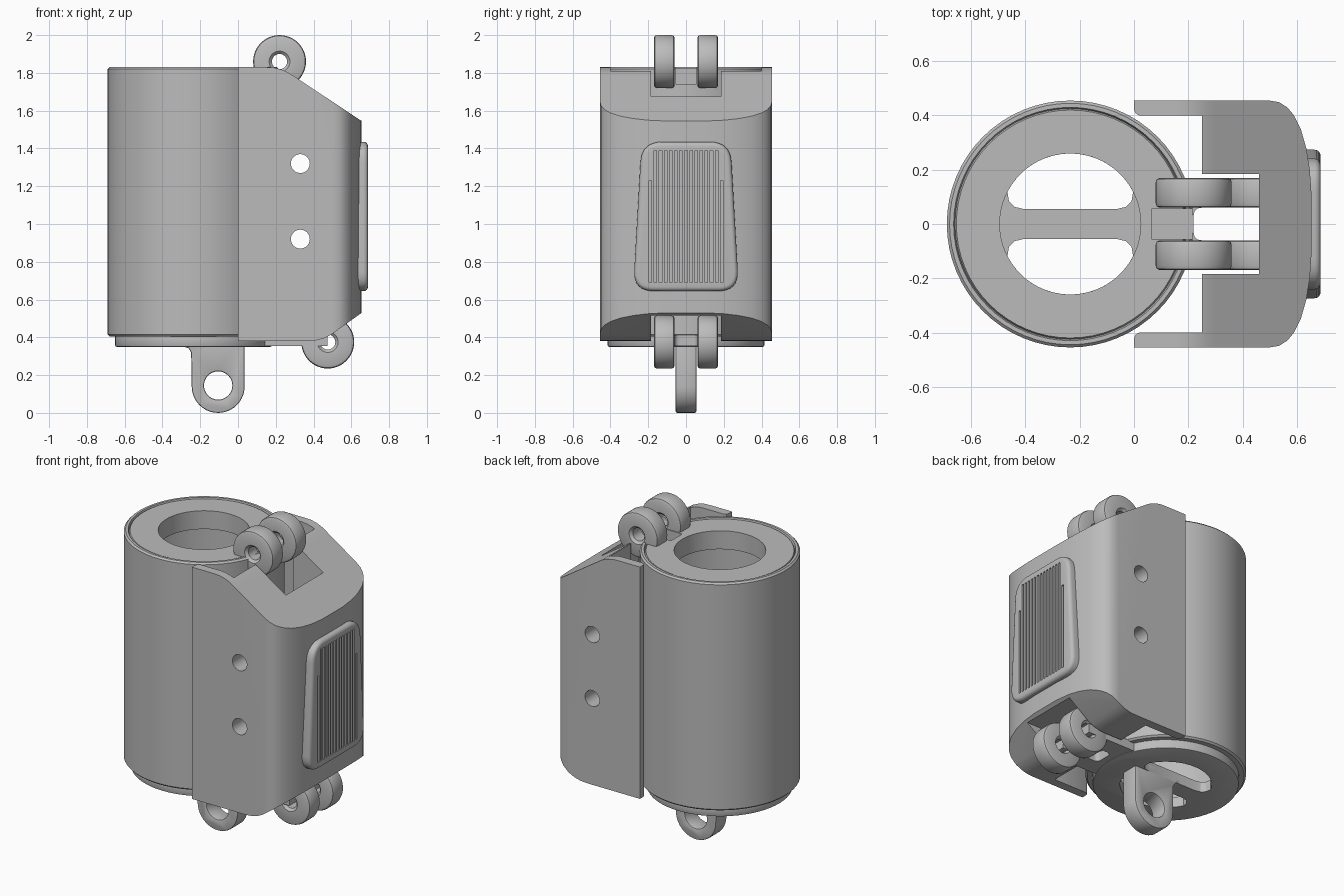
import bpy, bmesh, math
from mathutils import Matrix, Vector

if "Cube" in bpy.data.objects:
    bpy.data.objects.remove(bpy.data.objects["Cube"])

GREY = (0.5, 0.5, 0.5, 1)
mat = bpy.data.materials.new("plain grey")
mat.use_nodes = True
mat.diffuse_color = GREY
mat.node_tree.nodes["Principled BSDF"].inputs["Base Color"].default_value = GREY

CX = -0.235   # axis of the barrel
R = 0.455     # barrel radius and half width of the housing


def finish(name, bm):
    bmesh.ops.recalc_face_normals(bm, faces=bm.faces)
    mesh = bpy.data.meshes.new(name)
    bm.to_mesh(mesh)
    bm.free()
    mesh.materials.append(mat)
    ob = bpy.data.objects.new(name, mesh)
    bpy.context.collection.objects.link(ob)
    return ob


def select(ob):
    bpy.ops.object.select_all(action="DESELECT")
    ob.select_set(True)
    bpy.context.view_layer.objects.active = ob


def smooth(ob):
    select(ob)
    bpy.ops.object.shade_smooth_by_angle(angle=math.radians(30))


def boolean(ob, cutters, op="DIFFERENCE"):
    for c in cutters:
        select(ob)
        m = ob.modifiers.new("cut", "BOOLEAN")
        m.operation, m.object, m.solver = op, c, "EXACT"
        bpy.ops.object.modifier_apply(modifier=m.name)
        bpy.data.objects.remove(c)


def bevel(ob, width, segments=2):
    select(ob)
    m = ob.modifiers.new("bevel", "BEVEL")
    m.width, m.segments, m.limit_method = width, segments, "ANGLE"
    m.angle_limit = math.radians(40)
    bpy.ops.object.modifier_apply(modifier=m.name)


def prism(name, pts, axis, a, b):
    """Extrude a 2D outline along x (pts y,z), y (pts x,z) or z (pts x,y)."""
    place = {"x": lambda p: (a, p[0], p[1]),
             "y": lambda p: (p[0], a, p[1]),
             "z": lambda p: (p[0], p[1], a)}[axis]
    bm = bmesh.new()
    face = bm.faces.new([bm.verts.new(place(p)) for p in pts])
    ext = bmesh.ops.extrude_face_region(bm, geom=[face])["geom"]
    step = Vector([(b - a) * (axis == k) for k in "xyz"])
    bmesh.ops.translate(bm, vec=step, verts=[g for g in ext if isinstance(g, bmesh.types.BMVert)])
    return finish(name, bm)


def box(name, x, y, z):
    return prism(name, [(x[0], y[0]), (x[1], y[0]), (x[1], y[1]), (x[0], y[1])], "z", *z)


def circle(cx, cy, r, n=32):
    return [(cx + r * math.cos(math.tau * i / n), cy + r * math.sin(math.tau * i / n)) for i in range(n)]


def rounded(corners, n=6):
    """Round each (x, y, radius) corner of an outline."""
    out = []
    for i, (x, y, r) in enumerate(corners):
        p = Vector((x, y))
        if r == 0:
            out.append((x, y))
            continue
        a = p + (Vector(corners[i - 1][:2]) - p).normalized() * r
        b = p + (Vector(corners[(i + 1) % len(corners)][:2]) - p).normalized() * r
        for k in range(n + 1):
            t = k / n
            out.append(tuple(a * (1 - t) ** 2 + p * 2 * t * (1 - t) + b * t * t))
    return out


def lathe(name, profile, matrix, steps=64):
    """Spin a closed (radius, height) loop round its axis."""
    bm = bmesh.new()
    vs = [bm.verts.new((r, 0, z)) for r, z in profile]
    es = [bm.edges.new((vs[i - 1], vs[i])) for i in range(len(vs))]
    bmesh.ops.spin(bm, geom=vs + es, cent=(0, 0, 0), axis=(0, 0, 1),
                   angle=math.tau, steps=steps, use_duplicate=False)
    bmesh.ops.remove_doubles(bm, verts=bm.verts, dist=1e-5)
    bmesh.ops.transform(bm, matrix=matrix, verts=bm.verts)
    return finish(name, bm)


# Hollow barrel with a thick top ring and a relief for the upper hinge
barrel = lathe("barrel", [(0.26, 1.825), (0.42, 1.825), (0.425, 1.815), (0.43, 1.83), (0.445, 1.83),
                          (R, 1.82), (R, 0.415), (0.445, 0.405), (0.4, 0.405), (0.4, 1.71), (0.26, 1.71)],
               Matrix.Translation((CX, 0, 0)))
boolean(barrel, [box("relief", (0.065, 0.3), (-0.055, 0.055), (1.74, 1.9))])
smooth(barrel)

# Base cap with two rounded half-moon openings leaving a cross bar
cap = prism("base_cap", circle(CX, 0, 0.415, 64), "z", 0.35, 0.415)
bevel(cap, 0.008)
arc = [(0.26 * math.cos(math.radians(a)), 0.26 * math.sin(math.radians(a))) for a in range(27, 154, 6)]
moon = [(0.17, 0.055), (0.205, 0.063), (0.226, 0.085)] + arc + [(-0.226, 0.085), (-0.205, 0.063), (-0.17, 0.055)]
boolean(cap, [prism("opening", [(CX + x, s * y) for x, y in moon], "z", 0.2, 0.6) for s in (1, -1)])
smooth(cap)

# Forked tongue from the base cap to the lower hinge
tongue = prism("hinge_tongue", rounded([
    (0.08, -0.17, 0), (0.475, -0.17, 0), (0.475, -0.06, 0), (0.22, -0.06, 0.03),
    (0.22, 0.06, 0.03), (0.475, 0.06, 0), (0.475, 0.17, 0), (0.08, 0.17, 0)]), "z", 0.355, 0.412)
smooth(tongue)

# Hanging lug with a round eye
half = [(-0.105 + 0.14 * math.cos(math.pi * (1 + i / 20)), 0.14 + 0.14 * math.sin(math.pi * (1 + i / 20)))
        for i in range(21)]
lug = prism("lug", half + [(0.035, 0.4), (-0.29, 0.4), (-0.29, 0.352), (-0.262, 0.342), (-0.248, 0.32)],
            "y", -0.055, 0.055)
boolean(lug, [prism("eye", circle(-0.105, 0.145, 0.075), "y", -0.2, 0.2)])
bevel(lug, 0.008)
smooth(lug)

# Hinge knuckles, a pair at the top and a pair at the bottom
ring = [(0.04, 0.015), (0.055, 0), (0.125, 0), (0.136, 0.005), (0.14, 0.016),
        (0.14, 0.094), (0.136, 0.105), (0.125, 0.11), (0.055, 0.11), (0.04, 0.095)]
for level, x, z in (("upper", 0.22, 1.86), ("lower", 0.475, 0.375)):
    for side, y in (("front", -0.06), ("back", 0.17)):
        m = Matrix.Translation((x, y, z)) @ Matrix.Rotation(math.radians(90), 4, "X")
        smooth(lathe(f"{level}_knuckle_{side}", ring, m, 48))

# Housing: plan outline with thin side walls, trimmed by a sloped side profile
edge = [(0, R), (0.5, R), (0.535, 0.449), (0.565, 0.43), (0.59, 0.4), (0.615, 0.35),
        (0.635, 0.28), (0.648, 0.2), (0.655, 0.1)]
inner = [(0.25, 0.4), (0.02, 0.4), (0.006, 0.408), (0, 0.42)]
notch = [(0.46, 0.185), (0.25, 0.185)]
upper = notch + inner + edge
plan = upper + [(x, -y) for x, y in reversed(upper)]
housing = prism("housing", plan, "z", 0.2, 2)
side = [(-0.1, 0.38), (0.36, 0.38), (0.41, 0.383), (0.45, 0.393), (0.49, 0.412), (0.655, 0.53), (0.7, 0.562),
        (0.7, 1.515), (0.655, 1.545), (0.3, 1.78), (0.265, 1.803), (0.23, 1.818), (0.19, 1.828),
        (0.15, 1.83), (-0.1, 1.83)]
boolean(housing, [prism("trim", side, "y", -1, 1)], "INTERSECT")
boolean(housing, [box("lower_notch", (0.2, 0.635), (-0.185, 0.185), (0.1, 0.515))])
boolean(housing, [prism("bolt_hole", circle(0.33, z, 0.05), "y", -1, 1) for z in (0.92, 1.32)])
smooth(housing)

# Tapered grip pad with vertical grooves
pad = prism("grip_pad", rounded([(-0.28, 0.645, 0.11), (0.28, 0.645, 0.11),
                                 (0.235, 1.435, 0.11), (-0.235, 1.435, 0.11)], 8), "x", 0.6, 0.688)
bevel(pad, 0.022, 4)
grooves = []
for i in range(-7, 8):
    y = i * 0.027
    top = 1.39 if abs(i) < 7 else 1.23
    grooves.append(box("groove", (0.672, 0.75), (y - 0.007, y + 0.007), (0.69, top)))
boolean(pad, grooves)
smooth(pad)
